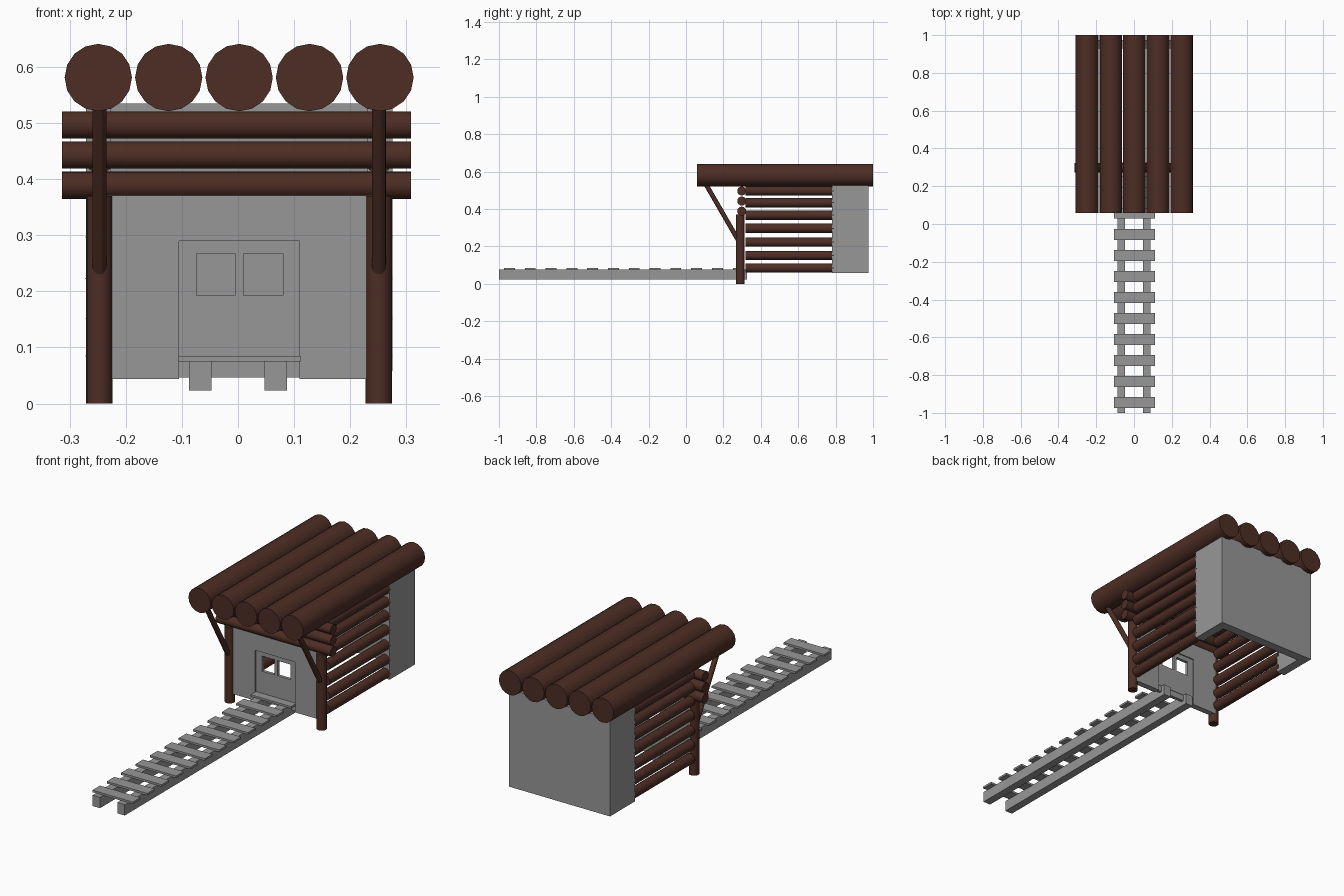
import bpy, bmesh, math
from mathutils import Vector

if "Cube" in bpy.data.objects:
    bpy.data.objects.remove(bpy.data.objects["Cube"])

CX = 0.002  # hut centre line


def material(name, rgb):
    m = bpy.data.materials.new(name)
    m.diffuse_color = (*rgb, 1)
    m.use_nodes = True
    m.node_tree.nodes["Principled BSDF"].inputs["Base Color"].default_value = m.diffuse_color
    return m


BROWN = material("dark_brown_wood", (0.075, 0.027, 0.018))
GREY = material("grey", (0.31, 0.31, 0.31))


def finish(bm, name, mat):
    bmesh.ops.recalc_face_normals(bm, faces=bm.faces[:])
    me = bpy.data.meshes.new(name)
    bm.to_mesh(me)
    bm.free()
    me.materials.append(mat)
    ob = bpy.data.objects.new(name, me)
    bpy.context.collection.objects.link(ob)
    return ob


def log(name, a, b, r, sides=16):
    """Round log from point a to point b, smooth side and flat ends."""
    a, b = Vector(a), Vector(b)
    bm = bmesh.new()
    bmesh.ops.create_cone(bm, cap_ends=True, segments=sides, radius1=r,
                          radius2=r, depth=(b - a).length)
    for f in bm.faces:
        f.smooth = len(f.verts) == 4
    for e in bm.edges:
        e.smooth = all(f.smooth for f in e.link_faces)
    ob = finish(bm, name, BROWN)
    ob.rotation_mode = 'QUATERNION'
    ob.rotation_quaternion = (b - a).to_track_quat('Z', 'Y')
    ob.location = (a + b) / 2
    return ob


def box(name, x, y, z, mat=GREY):
    bm = bmesh.new()
    bmesh.ops.create_cube(bm, size=1)
    for v in bm.verts:
        v.co = [lo + (c + 0.5) * (hi - lo) for c, (lo, hi) in zip(v.co, (x, y, z))]
    return finish(bm, name, mat)


def panel(name, xs, zs, y, holes):
    """Upright panel on a grid, with the listed cells left open."""
    bm = bmesh.new()
    vs = [[bm.verts.new((px, y[0], pz)) for pz in zs] for px in xs]
    for i in range(len(xs) - 1):
        for j in range(len(zs) - 1):
            if (i, j) not in holes:
                bm.faces.new((vs[i][j], vs[i + 1][j], vs[i + 1][j + 1], vs[i][j + 1]))
    new = bmesh.ops.extrude_face_region(bm, geom=bm.faces[:])["geom"]
    for v in new:
        if isinstance(v, bmesh.types.BMVert):
            v.co.y = y[1]
    return finish(bm, name, GREY)


# Roof logs
for i in range(5):
    x = CX + (i - 2) * 0.1255
    log(f"roof_log_{i}", (x, 0.058, 0.581), (x, 1.0, 0.581), 0.06)

# Horizontal beams over the entrance
for i in range(3):
    z = 0.389 + i * 0.0537
    log(f"front_beam_{i}", (-0.314, 0.298, z), (0.308, 0.298, z), 0.0242)

# Posts, braces and side wall logs on both sides
for side, s in (("left", -1), ("right", 1)):
    x = CX + s * 0.249
    log(f"{side}_post", (x, 0.29, 0), (x, 0.29, 0.37), 0.0235)
    log(f"{side}_brace", (x, 0.105, 0.535), (x, 0.28, 0.232), 0.0125)
    for i, z in enumerate((0.085, 0.152, 0.223, 0.297, 0.367, 0.434, 0.497)):
        log(f"{side}_wall_log_{i}", (x, 0.318, z), (x, 0.79, z), 0.0245)

# Back shell: U-shaped wall, open below and toward the front
W, T, Y0, Y1 = 0.273, 0.045, 0.78, 0.975
outline = [(-W, Y0), (-W, Y1), (W, Y1), (W, Y0),
           (W - T, Y0), (W - T, Y1 - T), (T - W, Y1 - T), (T - W, Y0)]
bm = bmesh.new()
base = bm.faces.new([bm.verts.new((CX + x, y, 0.058)) for x, y in outline])
top = bmesh.ops.extrude_face_region(bm, geom=[base])["geom"]
for v in top:
    if isinstance(v, bmesh.types.BMVert):
        v.co.z = 0.535
finish(bm, "back_shell", GREY)

# Front wall with a doorway, and a recessed door with two windows
panel("front_wall", (-0.24, -0.105, 0.11, 0.245), (0.044, 0.29, 0.38),
      (0.283, 0.312), {(1, 0)})
panel("door", (-0.105, -0.074, -0.005, 0.01, 0.08, 0.11),
      (0.046, 0.193, 0.267, 0.29), (0.291, 0.306), {(1, 1), (3, 1)})

# Walkway rails and planks
for side, s in (("left", -1), ("right", 1)):
    x = s * 0.067
    box(f"{side}_rail", (x - 0.02, x + 0.02), (-1.0, 0.325), (0.023, 0.076))
for i in range(12):
    y = -0.944 + i * 0.1112
    box(f"plank_{i}", (-0.107, 0.112), (y - 0.029, y + 0.029), (0.075, 0.085))
